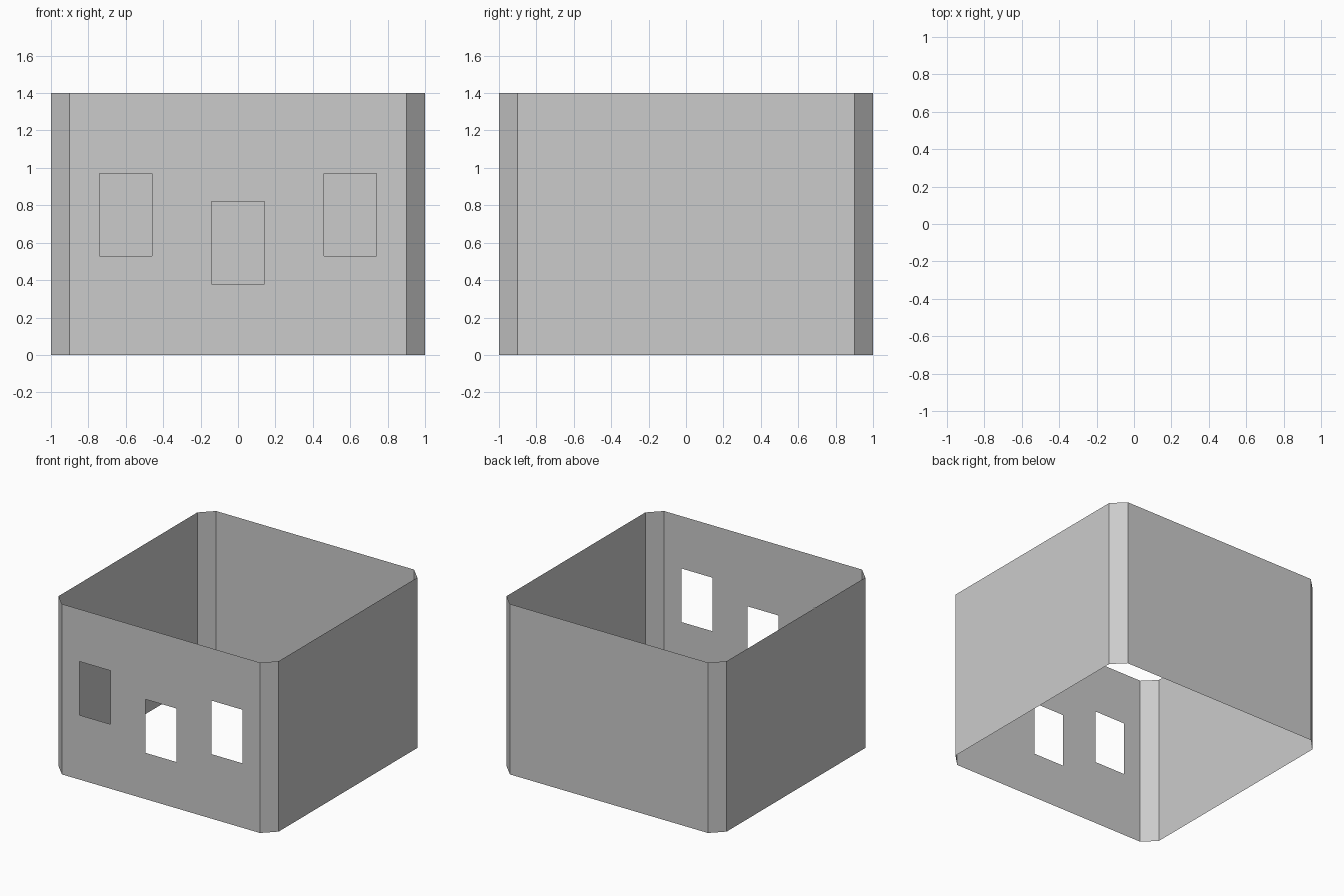
import bpy
import bmesh

if "Cube" in bpy.data.objects:
    bpy.data.objects.remove(bpy.data.objects["Cube"])

HEIGHT, HALF, CUT = 1.4, 1.0, 0.1
WINDOW_W, WINDOW_H = 0.283, 0.44
WINDOWS = [(-0.6, 0.75), (0.0, 0.60), (0.6, 0.75)]  # centres (x, z)

bm = bmesh.new()

# Chamfered square footprint, counter-clockwise from the front wall
a = HALF - CUT
plan = [(-a, -HALF), (a, -HALF), (HALF, -a), (HALF, a),
        (a, HALF), (-a, HALF), (-HALF, a), (-HALF, -a)]
bottom = [bm.verts.new((x, y, 0)) for x, y in plan]
top = [bm.verts.new((x, y, HEIGHT)) for x, y in plan]

# Plain walls and corner strips (all but the front wall)
for i in range(1, 8):
    j = (i + 1) % 8
    bm.faces.new((bottom[i], bottom[j], top[j], top[i]))


def loop_edges(verts):
    """Closed loop of edges, reusing any that exist."""
    edges = []
    for p, q in zip(verts, verts[1:] + verts[:1]):
        edges.append(bm.edges.get((p, q)) or bm.edges.new((p, q)))
    return edges


# Front wall filled around three window openings
outline = loop_edges([bottom[0], bottom[1], top[1], top[0]])
for cx, cz in WINDOWS:
    w, h = WINDOW_W / 2, WINDOW_H / 2
    corners = [(-w, -h), (w, -h), (w, h), (-w, h)]
    outline += loop_edges([bm.verts.new((cx + dx, -HALF, cz + dz))
                           for dx, dz in corners])
fill = bmesh.ops.triangle_fill(bm, edges=outline, use_beauty=True,
                               use_dissolve=False, normal=(0, -1, 0))
bm.normal_update()
for item in fill["geom"]:
    if isinstance(item, bmesh.types.BMFace) and item.normal.y > 0:
        item.normal_flip()

mesh = bpy.data.meshes.new("wall_shell")
bm.to_mesh(mesh)
bm.free()
bpy.context.collection.objects.link(bpy.data.objects.new("wall_shell", mesh))
